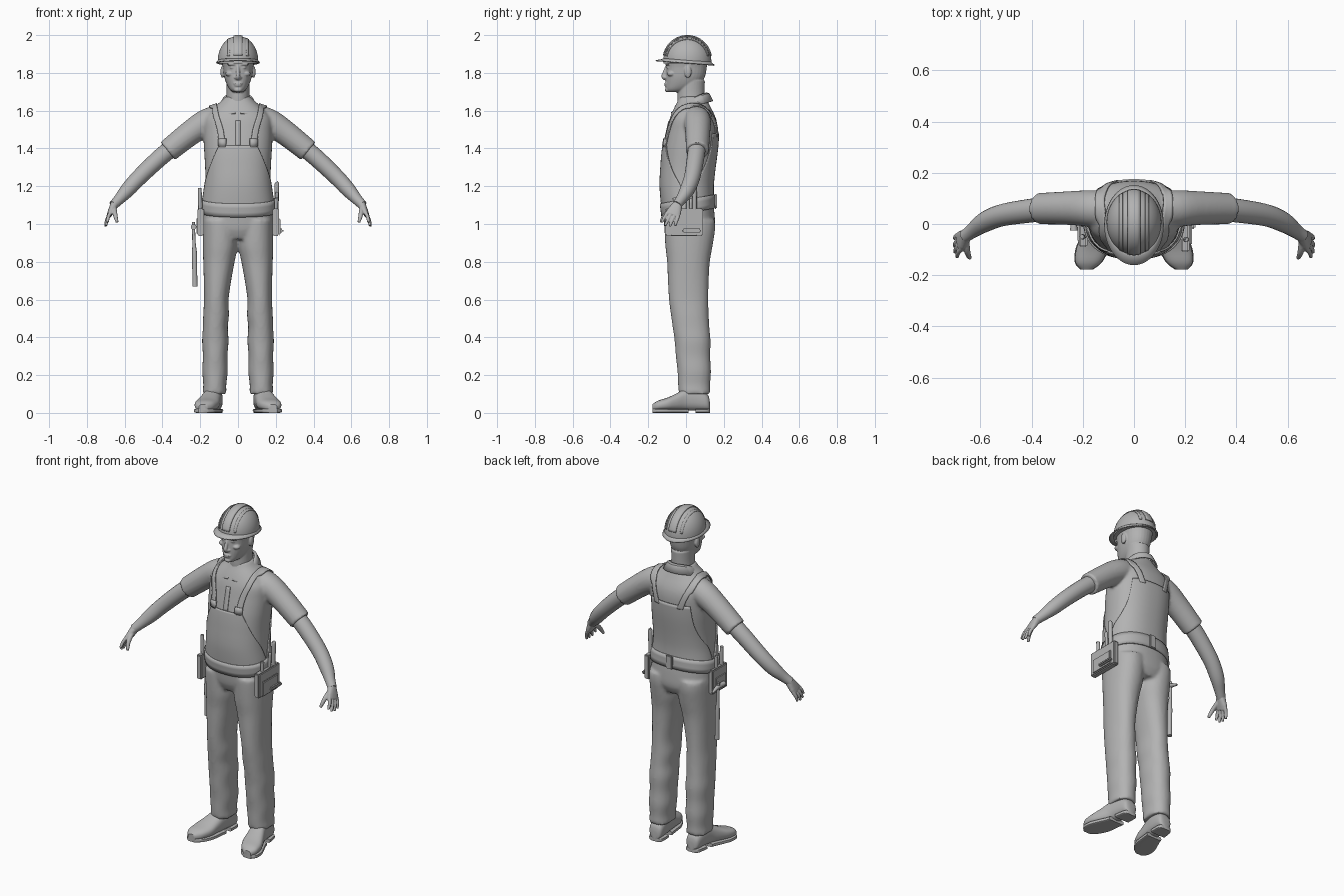
import bpy, bmesh, math
from mathutils import Vector as V, Matrix

if "Cube" in bpy.data.objects:
    bpy.data.objects.remove(bpy.data.objects["Cube"])

grey = bpy.data.materials.new("plain grey")
grey.diffuse_color = (0.45, 0.45, 0.45, 1)
grey.use_nodes = True
grey.node_tree.nodes["Principled BSDF"].inputs["Base Color"].default_value = grey.diffuse_color


def finish(bm, name, voxel=0, relax=4, wrap=None, solid=0, lift=0.004):
    """Turn a bmesh into an object, optionally fused, wrapped or thickened."""
    bmesh.ops.recalc_face_normals(bm, faces=bm.faces)
    me = bpy.data.meshes.new(name)
    bm.to_mesh(me)
    bm.free()
    ob = bpy.data.objects.new(name, me)
    bpy.context.collection.objects.link(ob)
    me.materials.append(grey)
    bpy.ops.object.select_all(action='DESELECT')
    ob.select_set(True)
    bpy.context.view_layer.objects.active = ob
    bpy.ops.object.shade_smooth_by_angle(angle=math.radians(40))
    if voxel:
        m = ob.modifiers.new("fuse", 'REMESH')
        m.mode, m.voxel_size, m.use_smooth_shade = 'VOXEL', voxel, True
        m = ob.modifiers.new("relax", 'SMOOTH')
        m.factor, m.iterations = 0.5, relax
    if wrap:
        m = ob.modifiers.new("wrap", 'SHRINKWRAP')
        m.target, m.wrap_mode, m.offset = wrap, 'ABOVE_SURFACE', lift
    if solid:
        m = ob.modifiers.new("thickness", 'SOLIDIFY')
        m.thickness, m.offset = solid, 0
    return ob


def smooth(rows, k=4):
    """Catmull-Rom refinement of a list of number tuples."""
    out = []
    for i in range(len(rows) - 1):
        a, b, c, d = rows[max(i - 1, 0)], rows[i], rows[i + 1], rows[min(i + 2, len(rows) - 1)]
        for j in range(k):
            t = j / k
            out.append(tuple(0.5 * (2 * q + (r - p) * t + (2 * p - 5 * q + 4 * r - s) * t * t
                       + (3 * q - p - 3 * r + s) * t ** 3) for p, q, r, s in zip(a, b, c, d)))
    return out + [tuple(rows[-1])]


def oval(a, p):
    c, s = math.cos(a), math.sin(a)
    return math.copysign(abs(c) ** (2 / p), c), math.copysign(abs(s) ** (2 / p), s)


def loft(bm, rings, n=32, p=2.0):
    """Closed skin through rings given as (centre, half axis, half axis)."""
    loops = []
    for c, u, v in rings:
        pts = [oval(2 * math.pi * i / n, p) for i in range(n)]
        loops.append([bm.verts.new(c + u * x + v * y) for x, y in pts])
    for a, b in zip(loops, loops[1:]):
        for i in range(n):
            bm.faces.new((a[i], a[(i + 1) % n], b[(i + 1) % n], b[i]))
    bm.faces.new(loops[0])
    bm.faces.new(loops[-1])


def stack(bm, rows, p=2.0, s=1, n=32):
    """Upright loft from rows of (z, x0, x1, y0, y1)."""
    loft(bm, [(V((s * (a + b) / 2, (c + d) / 2, z)), V(((b - a) / 2, 0, 0)), V((0, (d - c) / 2, 0)))
              for z, a, b, c, d in smooth(rows)], n, p)


def limb(bm, rows, s=1, n=20, k=4):
    """Round limb from rows of (x, y, z, radius)."""
    rows = smooth([(s * r[0],) + tuple(r[1:]) for r in rows], k)
    rings = []
    for i, r in enumerate(rows):
        t = (V(rows[min(i + 1, len(rows) - 1)][:3]) - V(rows[max(i - 1, 0)][:3])).normalized()
        u = t.cross(V((0, 1, 0)) if abs(t.y) < 0.9 else V((1, 0, 0))).normalized()
        rings.append((V(r[:3]), u * r[3], t.cross(u) * r[3]))
    loft(bm, rings, n)


def ball(bm, c, r):
    m = Matrix.Translation(V(c)) @ Matrix.Diagonal((*r, 1))
    bmesh.ops.create_uvsphere(bm, u_segments=20, v_segments=12, radius=1, matrix=m)


def box(bm, c, size, bevel=0.006):
    g = bmesh.ops.create_cube(bm, size=1, matrix=Matrix.Translation(V(c)) @ Matrix.Diagonal((*size, 1)))
    edges = list({e for v in g['verts'] for e in v.link_edges})
    bmesh.ops.bevel(bm, geom=edges, offset=bevel, segments=2, affect='EDGES')


def grid(bm, rows):
    """Open sheet from rows of points."""
    vs = [[bm.verts.new(p) for p in r] for r in rows]
    for a, b in zip(vs, vs[1:]):
        for i in range(len(a) - 1):
            bm.faces.new((a[i], a[i + 1], b[i + 1], b[i]))


# Shirt: torso (z, half width, front, back) fused with short sleeves
TORSO = smooth([(1.02, .184, -.115, .15), (1.1, .185, -.125, .142), (1.2, .175, -.133, .14), (1.3, .174, -.129, .15),
                (1.4, .18, -.12, .163), (1.5, .183, -.1, .168), (1.56, .178, -.085, .158), (1.61, .135, -.065, .135),
                (1.65, .09, -.045, .115), (1.675, .068, -.035, .105)])


def torso_point(z, ang, off=0.0):
    """Point on the trunk; angle 0 is front, positive turns to +x."""
    for a, b in zip(TORSO, TORSO[1:]):
        if a[0] <= z <= b[0]:
            break
    t = (z - a[0]) / (b[0] - a[0])
    _, rx, f, k = [p + (q - p) * t for p, q in zip(a, b)]
    c, s = oval(ang, 2.3)
    return V(((rx + off) * s, (f + k) / 2 - ((k - f) / 2 + off) * c, z))


bm = bmesh.new()
stack(bm, [(z, -r, r, f, k) for z, r, f, k in TORSO[::2]], 2.3, n=48)
for s in (1, -1):
    limb(bm, [(.07, .05, 1.565, .07), (.16, .06, 1.54, .072), (.25, .062, 1.483, .066), (.372, .06, 1.386, .061)], s, 28)
shirt = finish(bm, "shirt", 0.008, 5)

# Trousers: seat and two legs (z, inner, outer, front, back)
LEG = [(1.02, .0, .186, -.115, .152), (.97, .0, .187, -.114, .154), (.88, .002, .186, -.109, .14),
       (.8, .018, .184, -.1, .126), (.7, .036, .181, -.096, .12), (.6, .05, .18, -.09, .118),
       (.52, .048, .184, -.08, .12), (.45, .054, .186, -.07, .124), (.38, .05, .19, -.06, .13),
       (.3, .056, .186, -.054, .128), (.22, .054, .189, -.045, .132), (.15, .062, .184, -.042, .128), (.1, .06, .188, -.038, .13)]
bm = bmesh.new()
stack(bm, [(1.12, -.184, .184, -.125, .143), (1.04, -.187, .187, -.12, .152), (.97, -.185, .185, -.112, .153),
           (.92, -.12, .12, -.09, .13)], 2.3, n=48)
for s in (1, -1):
    stack(bm, LEG, 2.2, s)
finish(bm, "trousers", 0.01, 3)

# Overall bib, back panel and shoulder straps, wrapped onto the shirt
def panel(name, rows, turn):
    bm = bmesh.new()
    fine = smooth(rows, 5)
    grid(bm, [[torso_point(z, turn + math.radians(h * (i / 20 - 1)), .01) for i in range(41)] for z, h in fine])
    finish(bm, name, wrap=shirt, solid=0.007)


panel("bib", [(1.09, 92), (1.2, 80), (1.27, 62), (1.34, 45), (1.415, 29)], 0)
panel("back_panel", [(1.09, 90), (1.2, 80), (1.28, 60), (1.36, 47), (1.48, 40)], math.pi)
for s in (1, -1):
    bm = bmesh.new()
    path = smooth([(.088, -.13, 1.41), (.1, -.11, 1.5), (.125, -.08, 1.58), (.135, -.02, 1.63), (.138, .06, 1.645),
                   (.13, .13, 1.6), (.105, .17, 1.53), (.08, .18, 1.46)], 6)
    grid(bm, [[(s * (x + w * .019), y, z) for w in (-1, -.5, 0, .5, 1)] for x, y, z in path])
    finish(bm, "shoulder_strap", wrap=shirt, solid=0.007, lift=0.006)
    bm = bmesh.new()
    grid(bm, [[(s * (.09 + x * .025), -.13, 1.435 + z * .02) for x in (-1, 0, 1)] for z in (-1, 0, 1)])
    finish(bm, "strap_buckle", wrap=shirt, solid=0.008, lift=0.011)
bm = bmesh.new()
grid(bm, [[(x, -.12, 1.41 + i * .016) for x in (-.014, 0, .014)] for i in range(10)])
finish(bm, "shirt_placket", wrap=shirt, solid=0.004, lift=0.002)

# Collar, open at the front with two drooping points
bm = bmesh.new()
rows = []
for i in range(41):
    a = math.radians(8 + 344 * i / 40)
    f = (1 + math.cos(a)) / 2
    x, y = math.sin(a), -math.cos(a)
    tip = math.exp(-((min(i, 40 - i) - 4) / 4) ** 2)
    rows.append([(x * .066, .032 + y * .077, 1.692 - .085 * f ** 1.4),
                 (x * .078, .032 + y * .09, 1.688 - .09 * f ** 1.4),
                 (x * (.1 + .01 * tip), .032 + y * (.108 + .01 * tip), 1.65 - .055 * f - .022 * tip)])
grid(bm, rows)
finish(bm, "shirt_collar", solid=0.008)

# Head with neck, ears and facial features
bm = bmesh.new()
stack(bm, [(1.698, -.025, .025, -.095, -.01), (1.712, -.043, .043, -.106, .03), (1.74, -.06, .06, -.107, .075),
           (1.78, -.073, .073, -.107, .1), (1.83, -.08, .08, -.105, .11), (1.88, -.088, .088, -.106, .115),
           (1.92, -.07, .07, -.08, .09)], 2.2)
stack(bm, [(1.58, -.068, .068, -.04, .1), (1.65, -.062, .062, -.045, .098), (1.7, -.06, .06, -.045, .098),
           (1.76, -.062, .062, -.04, .1)])
limb(bm, [(0, -.1, 1.835, .009), (0, -.112, 1.805, .01), (0, -.119, 1.782, .012), (0, -.108, 1.77, .012)], n=12)
ball(bm, (0, -.104, 1.744), (.024, .011, .006))
ball(bm, (0, -.104, 1.734), (.02, .01, .006))
ball(bm, (0, -.098, 1.71), (.022, .014, .012))
for s in (1, -1):
    ball(bm, (s * .012, -.106, 1.775), (.009, .012, .007))
    ball(bm, (s * .033, -.097, 1.846), (.027, .014, .008))
    ball(bm, (s * .045, -.078, 1.795), (.022, .022, .014))
    ball(bm, (s * .03, -.094, 1.828), (.014, .01, .006))
    ball(bm, (s * .083, .01, 1.805), (.01, .019, .032))
finish(bm, "head", 0.004, 2)

# Hard hat: dome, raised ribs and brim
def dome(x, t, k=1.0):
    w = math.sqrt(1 - (x / .107) ** 2)
    return V((x * k, .007 - .127 * k * math.cos(t) * w, 1.865 + .13 * k * math.sin(t) * w))


bm = bmesh.new()
arc = [math.radians(i * 7.4) for i in range(12)]
loft(bm, [(V((0, .007, 1.85)), V((.107, 0, 0)), V((0, .127, 0)))] +
     [(V((0, .007, 1.865 + .13 * math.sin(t))), V((.107 * math.cos(t), 0, 0)), V((0, .127 * math.cos(t), 0))) for t in arc], 48)
finish(bm, "helmet_dome")
for x0, half, k in ((0, .024, 1.018), (-.05, .006, 1.008), (.05, .006, 1.008)):
    bm = bmesh.new()
    grid(bm, [[dome(x0 + half * w, math.radians(12 + 156 * i / 30), k) for w in (-1, -.5, 0, .5, 1)] for i in range(31)])
    finish(bm, "helmet_rib", solid=0.006 if x0 == 0 else 0.004)
bm = bmesh.new()
rows = []
for i in range(65):
    a = 2 * math.pi * i / 64
    x, y = math.sin(a), -math.cos(a)
    o = -.005 + y * .155
    rows.append([(x * .102, .007 + y * .122, 1.868 - y * .008), (x * .108, .005 + y * .132, 1.86 - y * .01),
                 (x * .114, o, 1.852 - o * .08)])
grid(bm, rows)
bmesh.ops.remove_doubles(bm, verts=bm.verts, dist=1e-5)
finish(bm, "helmet_brim", solid=0.006)

# Arms, hands and work shoes
for s in (1, -1):
    bm = bmesh.new()
    limb(bm, [(.33, .06, 1.42, .047), (.42, .05, 1.345, .046), (.52, .033, 1.25, .043), (.585, .006, 1.18, .039),
              (.63, -.026, 1.13, .029), (.66, -.048, 1.1, .025)], s)
    finish(bm, "forearm")
    bm = bmesh.new()
    d, w = V((.4, -.4, -.82)).normalized(), V((-.16, -.84, .33)).normalized()
    n = d.cross(w)
    wrist = V((.652, -.042, 1.108))
    loft(bm, [(V((s * c.x, c.y, c.z)), V((s * u.x, u.y, u.z)), V((s * q.x, q.y, q.z))) for c, u, q in
              [(wrist + d * t, w * a, n * b) for t, a, b in
               ((0, .024, .022), (.025, .031, .02), (.05, .038, .017), (.075, .038, .013))]], 20, 2.4)
    for i, length in enumerate((.07, .08, .075, .06)):
        b = wrist + d * .062 + w * (.029 - .0195 * i)
        mid, tip = b + d * length * .55, b + d * length + V((-.008, 0, -.004))
        spread = w * (.008 - .005 * i)
        limb(bm, [(*b, .0105), (*(mid + spread * .5), .0095), (*(tip + spread), .007)], s, 10)
    limb(bm, [(.657, -.058, 1.09, .014), (.652, -.1, 1.06, .013), (.647, -.12, 1.035, .011), (.64, -.133, 1.01, .008)], s, 10)
    finish(bm, "hand", 0.0035, 2)

    SHOE = smooth([(.126, .122, .02, .06), (.112, .123, .04, .1), (.05, .128, .046, .135), (0, .136, .048, .13),
                   (-.05, .15, .056, .103), (-.1, .164, .062, .08), (-.15, .178, .05, .064), (-.178, .185, .022, .045)])
    bm = bmesh.new()
    loft(bm, [(V((s * x, y, (h + .012) / 2)), V((r, 0, 0)), V((0, 0, (h - .012) / 2))) for y, x, r, h in SHOE], 28, 2.5)
    finish(bm, "shoe")
    for name, y0, y1 in (("shoe_heel", .05, .2), ("shoe_sole", -.2, .02)):
        bm = bmesh.new()
        loft(bm, [(V((s * x, y, .011)), V((r + .003, 0, 0)), V((0, 0, .011))) for y, x, r, h in SHOE if y0 <= y <= y1], 20, 6)
        finish(bm, name)

# Belt, higher at the back, with a rear clasp
bm = bmesh.new()
rows = []
for i in range(65):
    a = 2 * math.pi * i / 64
    z = 1.096 - .024 * math.cos(a)
    rows.append([torso_point(z + h, a, .008) for h in (-.036, -.012, .012, .036)])
grid(bm, rows)
bmesh.ops.remove_doubles(bm, verts=bm.verts, dist=1e-5)
finish(bm, "tool_belt", solid=0.01)
bm = bmesh.new()
box(bm, (0, .157, 1.12), (.04, .014, .08), .004)
finish(bm, "belt_clasp")

# Right pouch with pocket and upright tools
bm = bmesh.new()
box(bm, (.2, -.01, 1.01), (.035, .2, .145))
box(bm, (.219, -.01, .985), (.014, .15, .09))
box(bm, (.23, .03, .965), (.02, .1, .02))
finish(bm, "right_pouch")
bm = bmesh.new()
for y, top, r in ((.045, 1.22, .012), (.01, 1.17, .009), (-.06, 1.14, .01)):
    limb(bm, [(.2, y, 1.03, r), (.204, y, 1.13, r), (.206, y, top - .01, r), (.206, y, top, r * .6)], n=12)
finish(bm, "right_tools")

# Left pouch, tools and hanging hammer
bm = bmesh.new()
box(bm, (-.198, -.02, 1.01), (.034, .14, .145))
box(bm, (-.215, -.02, .99), (.012, .1, .09))
finish(bm, "left_pouch")
bm = bmesh.new()
for y, top in ((-.05, 1.19), (0, 1.15)):
    limb(bm, [(-.2, y, 1.03, .01), (-.2, y, 1.12, .011), (-.203, y, top, .009)], n=12)
finish(bm, "left_tools")
bm = bmesh.new()
limb(bm, [(-.236, .03, 1.01, .008), (-.233, .03, .9, .009), (-.23, .03, .84, .013), (-.229, .03, .74, .013), (-.228, .03, .67, .014)], n=14)
limb(bm, [(-.235, -.025, .985, .015), (-.235, 0, .985, .013), (-.235, .04, .985, .012), (-.235, .085, .97, .005)], n=14)
finish(bm, "hammer")
